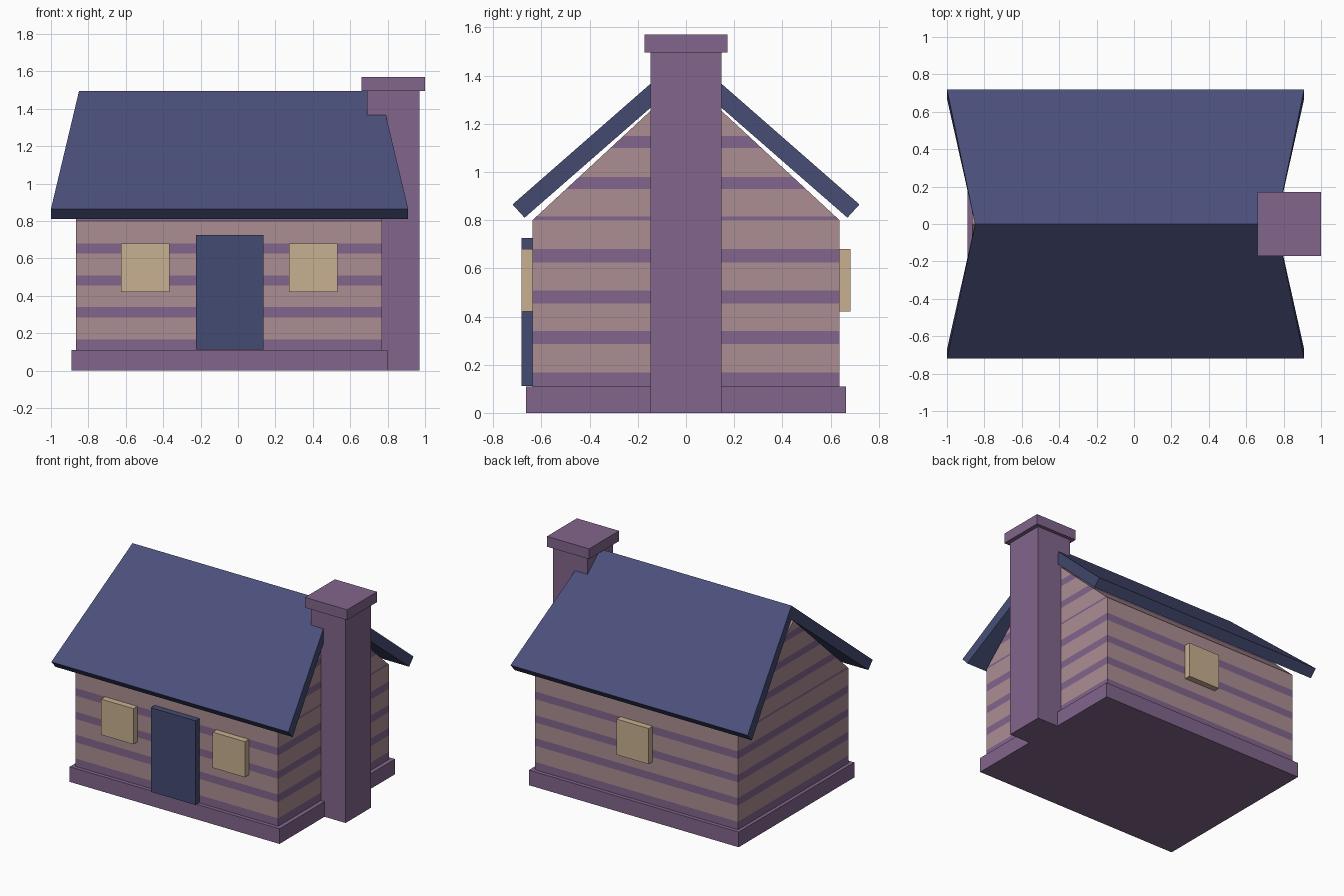
import bpy, bmesh

cube = bpy.data.objects.get("Cube")
if cube:
    bpy.data.objects.remove(cube, do_unlink=True)


def material(name, rgb):
    """Flat material from 0-255 display values, stored as linear."""
    def lin(c):
        c /= 255
        return c / 12.92 if c <= 0.04045 else ((c + 0.055) / 1.055) ** 2.4
    colour = (*[lin(c) for c in rgb], 1)
    m = bpy.data.materials.new(name)
    m.use_nodes = True
    m.diffuse_color = colour
    bsdf = next(n for n in m.node_tree.nodes if n.type == 'BSDF_PRINCIPLED')
    bsdf.inputs["Base Color"].default_value = colour
    bsdf.inputs["Roughness"].default_value = 0.9
    return m


PLUM = material("plum", (130, 101, 140))
ROSE = material("dusty_rose", (172, 141, 146))
ROOF = material("roof_blue", (75, 80, 123))
NAVY = material("navy_trim", (68, 75, 113))
SAND = material("sand", (200, 176, 144))


def finish(name, bm, *mats):
    bmesh.ops.recalc_face_normals(bm, faces=bm.faces)
    mesh = bpy.data.meshes.new(name)
    for m in mats:
        mesh.materials.append(m)
    bm.to_mesh(mesh)
    bm.free()
    obj = bpy.data.objects.new(name, mesh)
    bpy.context.collection.objects.link(obj)
    return obj


def box(name, x, y, z, mat):
    bm = bmesh.new()
    bmesh.ops.create_cube(bm, size=1)
    for v in bm.verts:
        v.co = [r[0] if c < 0 else r[1] for c, r in zip(v.co, (x, y, z))]
    return finish(name, bm, mat)


# Stone base and chimney
box("foundation", (-0.89, 0.80), (-0.665, 0.665), (0, 0.11), PLUM)
box("chimney_stack", (0.69, 0.97), (-0.147, 0.147), (0, 1.50), PLUM)
box("chimney_cap", (0.66, 1.0), (-0.172, 0.172), (1.495, 1.57), PLUM)

# House body: gabled prism cut into horizontal bands
STRIPES = [(0.11, 0.167), (0.285, 0.34), (0.455, 0.508), (0.625, 0.68),
           (0.80, 0.815), (0.93, 0.98), (1.10, 1.15), (1.27, 1.32)]
bm = bmesh.new()
profile = [(-0.637, 0.10), (0.637, 0.10), (0.637, 0.80), (0, 1.39), (-0.637, 0.80)]
wall = bm.faces.new([bm.verts.new((-0.865, y, z)) for y, z in profile])
ext = bmesh.ops.extrude_face_region(bm, geom=[wall], use_keep_orig=True)
moved = [g for g in ext["geom"] if isinstance(g, bmesh.types.BMVert)]
bmesh.ops.translate(bm, verts=moved, vec=(1.635, 0, 0))
for level in sorted(z for s in STRIPES for z in s):
    bmesh.ops.bisect_plane(bm, geom=bm.verts[:] + bm.edges[:] + bm.faces[:],
                           plane_co=(0, 0, level), plane_no=(0, 0, 1))
for f in bm.faces:
    z = f.calc_center_median().z
    f.material_index = int(any(a < z < b for a, b in STRIPES))
finish("striped_walls", bm, ROSE, PLUM)

# Roof: chevron section whose eaves run longer than the ridge
section = [(-0.72, 0.865), (0, 1.495), (0.72, 0.865),
           (0.67, 0.81), (0, 1.395), (-0.67, 0.81)]
bm = bmesh.new()
ends = []
for side in (-1, 1):
    ends.append([bm.verts.new((-0.045 + side * (0.805 if y == 0 else 0.955), y, z))
                 for y, z in section])
for i in range(len(section)):
    j = (i + 1) % len(section)
    face = bm.faces.new((ends[0][i], ends[0][j], ends[1][j], ends[1][i]))
    face.material_index = 0 if i < 2 else 1
for a, b, c, d in ((0, 1, 4, 5), (1, 2, 3, 4)):
    for end in ends:
        bm.faces.new([end[k] for k in (a, b, c, d)]).material_index = 1
finish("roof", bm, ROOF, NAVY)

# Door and windows
box("front_door", (-0.225, 0.135), (-0.682, -0.62), (0.112, 0.725), NAVY)
for name, x, y in (("front_right_window", -0.495, -0.652),
                   ("front_left_window", 0.403, -0.652),
                   ("back_window", -0.047, 0.652)):
    box(name, (x - 0.13, x + 0.13), (y - 0.03, y + 0.03), (0.42, 0.68), SAND)
